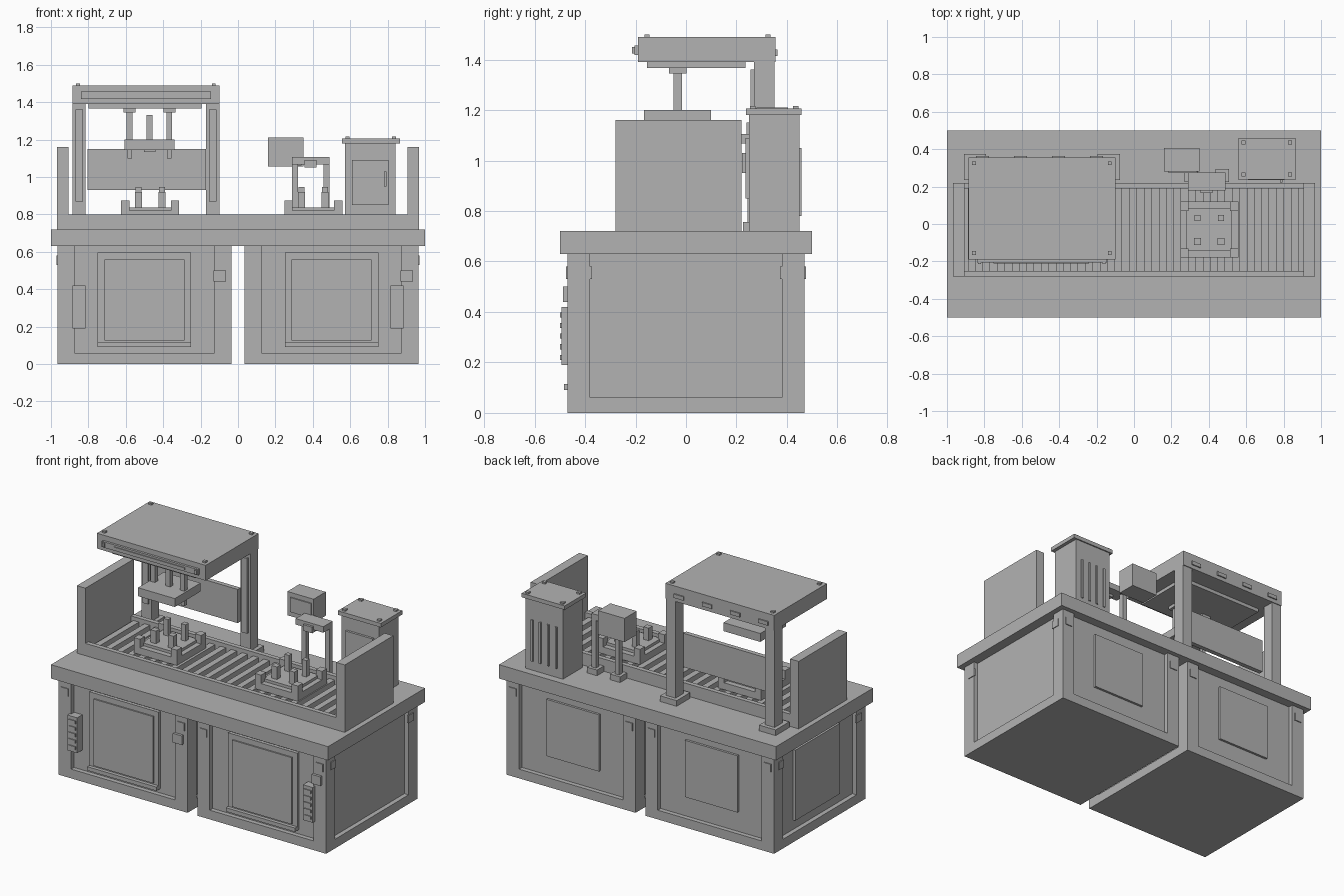
import bpy
import bmesh

if "Cube" in bpy.data.objects:
    bpy.data.objects.remove(bpy.data.objects["Cube"], do_unlink=True)

grey = bpy.data.materials.new("machine_grey")
grey.use_nodes = True
tone = (0.45, 0.45, 0.45, 1)
grey.diffuse_color = tone
grey.node_tree.nodes["Principled BSDF"].inputs["Base Color"].default_value = tone


def part(name, *boxes):
    """One object from boxes given as (x range, y range, z range)."""
    bm = bmesh.new()
    for spans in boxes:
        made = bmesh.ops.create_cube(bm, size=1)["verts"]
        for v in made:
            for i, (lo, hi) in enumerate(spans):
                v.co[i] = lo if v.co[i] < 0 else hi
    mesh = bpy.data.meshes.new(name)
    bm.to_mesh(mesh)
    bm.free()
    mesh.materials.append(grey)
    obj = bpy.data.objects.new(name, mesh)
    bpy.context.collection.objects.link(obj)
    return obj


def around(c, half):
    return (c - half, c + half)


# Cabinets: recessed core, corner posts, base, doors and fittings
def cabinet(side, cx):
    def X(a, b):
        return (cx + a, cx + b)

    part(side + "_cabinet_core", (X(-.435, .435), (-.44, .44), (.03, .63)))
    part(side + "_cabinet_base", (X(-.465, .465), (-.47, .47), (0, .06)))
    part(side + "_cabinet_posts",
         *[(around(cx + sx * .42, .045), around(sy * .425, .045), (.06, .63))
           for sx in (-1, 1) for sy in (-1, 1)])
    part(side + "_door", (X(-.25, .25), (-.46, -.44), (.09, .595)))
    part(side + "_door_panel", (X(-.215, .215), (-.469, -.46), (.125, .56)))
    part(side + "_door_sill", (X(-.25, .25), (-.483, -.44), (.09, .115)))
    part(side + "_lock_box", (X(.37, .435), (-.487, -.44), (.44, .50)))
    part(side + "_back_cover", (X(-.19, .19), (.44, .455), (.19, .56)))
    # Small square plates near the top of each post
    part(side + "_post_plates",
         *[(around(cx + sx * .42, .025), around(sy * .47, .006), (.53, .58))
           for sx in (-1, 1) for sy in (-1, 1)])
    # Button strip on the outer post
    out = -1 if cx < 0 else 1
    px = cx + out * .35
    part(side + "_button_strip", (around(px, .035), (-.494, -.44), (.19, .42)))
    part(side + "_buttons",
         *[(around(px, .025), (-.5, -.49), around(.22 + i * .042, .01)) for i in range(5)])
    part(side + "_end_plates",
         *[(around(out * .965, .005), around(sy * .4, .027), (.53, .58)) for sy in (-1, 1)])


cabinet("right", -.5)
cabinet("left", .5)
part("end_cover", ((-.95, -.93), (-.23, .23), (.12, .58)))

# Table and conveyor
part("table_top", ((-1, 1), (-.5, .5), (.63, .72)))
part("end_walls", *[(around(s * .936, .031), (-.28, .22), (.72, 1.16)) for s in (-1, 1)])
part("conveyor_rails", *[((-.91, .91), around(y, .015), (.72, .80)) for y in (-.265, .205)])
part("conveyor_slats",
     *[(around(-.868 + i * .0785, .02), (-.25, .19), (.74, .775)) for i in range(23)])


# Work fixtures with corner blocks and pins
def fixture(name, cx, cy=-.03):
    part(name + "_base", (around(cx, .155), around(cy, .15), (.775, .82)))
    part(name + "_tier", (around(cx, .122), around(cy, .115), (.82, .838)))
    part(name + "_corners",
         *[(around(cx + sx * .133, .022), around(cy + sy * .125, .025), (.82, .875))
           for sx in (-1, 1) for sy in (-1, 1)])
    part(name + "_pins",
         *[(around(cx + sx * .063, w), around(cy + sy * .063, w), (.838, top))
           for sx in (-1, 1) for sy, w, top in ((-1, .019, .92), (1, .016, .945))])


fixture("press_fixture", -.47)
fixture("sensor_fixture", .403)

# Press gantry
for name, x in (("outer", -.85), ("inner", -.135)):
    part(name + "_gantry_post", (around(x, .035), (.27, .35), (.72, 1.39)))
    part(name + "_gantry_foot", (around(x, .06), (.235, .375), (.72, .757)))
    part(name + "_gantry_strip", (around(x, .02), (.256, .27), (.87, 1.36)))
part("gantry_roof", ((-.885, -.10), (-.19, .355), (1.39, 1.49)))
part("roof_bolts", *[(around(x, .01), around(y, .01), (1.49, 1.5))
                     for x in (-.855, -.13) for y in (-.155, .325)])
part("roof_under_plate", ((-.80, -.195), (-.155, .235), (1.367, 1.39)))
part("roof_front_bar", ((-.84, -.145), (-.205, -.19), (1.418, 1.456)))
part("roof_front_light", ((-.75, -.24), (-.211, -.205), (1.43, 1.444)))
part("roof_light_ends", *[(around(x, .008), (-.213, -.205), (1.424, 1.45)) for x in (-.825, -.16)])
part("roof_back_slots",
     *[(around(-.2 - i * .203, .035), (.355, .363), (1.415, 1.44)) for i in range(4)])
part("back_board", ((-.805, -.17), (.24, .27), (.93, 1.15)))

# Press head
rods = (-.58, -.367)
part("press_rods", *[(around(x, .015), around(-.033, .017), (1.2, 1.35)) for x in rods])
part("press_flanges", *[(around(x, .032), around(-.033, .034), (1.345, 1.367)) for x in rods])
part("press_centre_rod", (around(-.472, .016), around(-.033, .016), (1.2, 1.33)))
part("press_block", (around(-.473, .133), around(-.033, .133), (1.145, 1.2)))
part("press_pins", *[(around(x, .012), around(-.033, .012), (1.1, 1.145)) for x in rods])
part("press_pad", (around(-.472, .03), around(-.033, .03), (1.134, 1.145)))

# Sensor frame and monitor
poles = (.305, .472)
part("sensor_poles", *[(around(x, .016), (.244, .276), (.72, 1.07)) for x in poles])
part("sensor_feet", *[(around(x, .036), (.225, .295), (.72, .757)) for x in poles])
part("sensor_bar", ((.29, .49), (.18, .276), (1.067, 1.106)))
part("sensor_head", ((.355, .42), (.165, .22), (1.05, 1.09)))
part("monitor_arm", ((.29, .34), (.27, .29), (1.06, 1.1)))
part("monitor", ((.16, .35), (.28, .405), (1.055, 1.21)))
part("monitor_screen", ((.185, .335), (.273, .28), (1.085, 1.18)))

# Control tower
part("tower_body", ((.573, .842), (.25, .45), (.72, 1.18)))
part("tower_cap", ((.555, .865), (.237, .458), (1.18, 1.206)))
part("tower_bolts", *[(around(x, .011), around(y, .011), (1.206, 1.216))
                      for x in (.585, .835) for y in (.265, .435)])
part("tower_door", ((.61, .805), (.235, .25), (.85, 1.09)))
part("tower_door_handle", ((.78, .795), (.222, .235), (.95, 1.03)))
part("tower_back_ribs", *[(around(.62 + i * .058, .007), (.45, .457), (.78, 1.05))
                          for i in range(4)])
